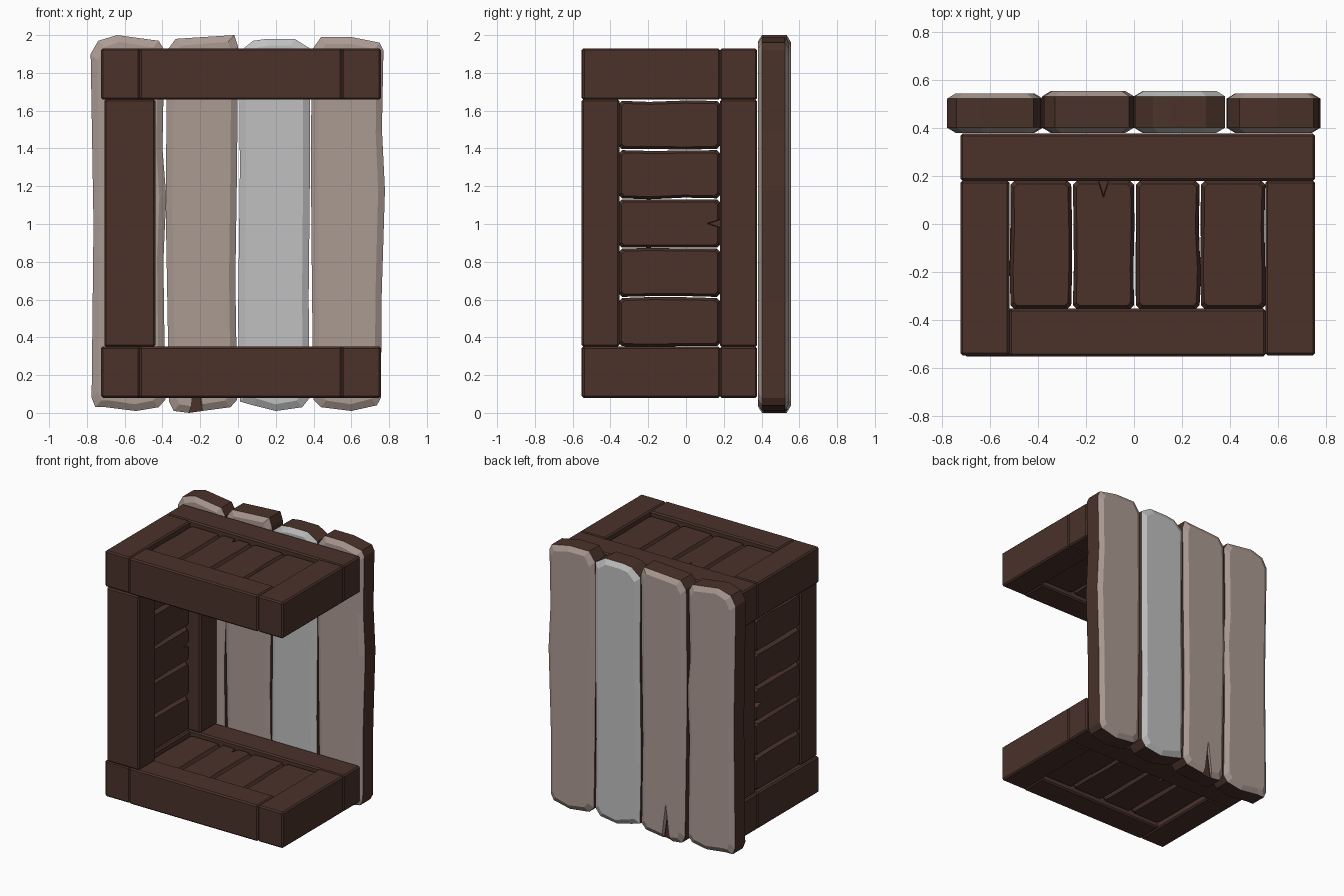
import bpy
import bmesh
import random
from mathutils import Vector

if "Cube" in bpy.data.objects:
    bpy.data.objects.remove(bpy.data.objects["Cube"])

rng = random.Random(4)


def make_material(name, colour):
    mat = bpy.data.materials.new(name)
    mat.use_nodes = True
    mat.diffuse_color = (*colour, 1)
    shader = mat.node_tree.nodes["Principled BSDF"]
    shader.inputs["Base Color"].default_value = (*colour, 1)
    shader.inputs["Roughness"].default_value = 0.9
    return mat


brown = make_material("dark brown wood", (0.069, 0.032, 0.023))
pale = make_material("pale weathered wood", (0.41, 0.325, 0.29))
grey = make_material("grey weathered wood", (0.53, 0.53, 0.535))


def finish(name, bm, materials):
    bmesh.ops.recalc_face_normals(bm, faces=bm.faces[:])
    mesh = bpy.data.meshes.new(name)
    bm.to_mesh(mesh)
    bm.free()
    for mat in materials:
        mesh.materials.append(mat)
    obj = bpy.data.objects.new(name, mesh)
    bpy.context.collection.objects.link(obj)
    return obj


def beam(name, x, y, z):
    """Squared timber with a narrow chamfer, given as (low, high) spans."""
    bm = bmesh.new()
    bmesh.ops.create_cube(bm, size=1)
    for v in bm.verts:
        v.co = Vector([sum(s) / 2 + c * (s[1] - s[0]) for s, c in zip((x, y, z), v.co)])
    bmesh.ops.bevel(bm, geom=bm.edges[:], offset=0.01, segments=1, affect="EDGES")
    return finish(name, bm, [brown])


def add_rings(bm, layers, place):
    """Skin a stack of matching outlines; the middle band takes the second material."""
    rings = [[bm.verts.new(place(u, v, d)) for u, v in pts] for pts, d in layers]
    n = len(rings[0])
    for level, (low, high) in enumerate(zip(rings, rings[1:])):
        for i in range(n):
            j = (i + 1) % n
            face = bm.faces.new((low[i], low[j], high[j], high[i]))
            face.material_index = 1 if level == len(rings) // 2 - 1 else 0
    return [bm.faces.new(rings[0]), bm.faces.new(rings[-1])]


def plank(name, outline, depth, place, face_mat, inset, chamfer, split=()):
    """Outline extruded with chamfered rims; sawn edges and split core are brown."""
    lows = [min(p[i] for p in outline) for i in (0, 1)]
    highs = [max(p[i] for p in outline) for i in (0, 1)]
    centre = [(a + b) / 2 for a, b in zip(lows, highs)]
    scale = [1 - 2 * inset / (b - a) for a, b in zip(lows, highs)]
    small = [[c + (v - c) * s for v, c, s in zip(p, centre, scale)] for p in outline]
    d0, d1 = depth
    bm = bmesh.new()
    add_rings(bm, [(small, d0), (outline, d0 + chamfer),
                   (outline, d1 - chamfer), (small, d1)], place)
    if split:
        core = [(split, d0 + chamfer + 0.01), (split, d1 - chamfer - 0.01)]
        for face in add_rings(bm, core, place):
            face.material_index = 1
    return finish(name, bm, [face_mat, brown])


def rough_board(name, a0, a1, depth, place, cracked):
    """Infill board with clipped corners, wavy long sides and an optional split."""
    b0, b1 = -0.355, 0.18
    c = 0.016
    mid = (a0 + a1) / 2

    def wavy(a, direction):
        return [(a + rng.uniform(-0.006, 0.006), b0 + (b1 - b0) * t)
                for t in (0.3, 0.65)[::direction]]

    split = [(mid + 0.02, b1), (mid, b1 - 0.06), (mid - 0.02, b1)] if cracked else []
    outline = ([(a0 + c, b0), (a1 - c, b0), (a1, b0 + c)] + wavy(a1, 1)
               + [(a1, b1 - c), (a1 - c, b1)] + split
               + [(a0 + c, b1), (a0, b1 - c)] + wavy(a0, -1) + [(a0, b0 + c)])
    plank(name, outline, depth, place, brown, 0.014, 0.025, split)


# Shared spans of the frame
front, back, side = (-0.553, -0.353), (0.179, 0.377), (-0.548, 0.181)
left_edge, right_edge = -0.725, 0.756

# Top and bottom frames, each filled with four boards
shelf_boards = [(-0.515, -0.262), (-0.255, 0), (0.008, 0.274), (0.28, 0.548)]
for level, z in (("bottom", (0.08, 0.352)), ("top", (1.658, 1.93))):
    beam(level + "_front_rail", (-0.521, 0.55), front, z)
    beam(level + "_right_rail", (left_edge, -0.519), side, z)
    beam(level + "_left_rail", (0.548, right_edge), side, z)
    beam(level + "_back_rail", (left_edge, right_edge), back, z)
    for i, (a0, a1) in enumerate(shelf_boards):
        rough_board(f"{level}_board_{i + 1}", a0, a1, (z[0] + 0.03, z[1] - 0.03),
                    lambda u, v, d: (u, v, d), i == 1)

# Side wall: two posts with five stacked boards set near the outer face
for name, y in (("front_post", front), ("back_post", back)):
    beam(name, (-0.708, -0.438), y, (0.35, 1.66))
step = 0.261
for i in range(5):
    z0 = 0.353 + i * step
    rough_board(f"wall_board_{i + 1}", z0, z0 + step - 0.006, (-0.705, -0.53),
                lambda u, v, d: (d, v, u), i == 2)

# Weathered back planks: outlines run clockwise from the upper left corner
back_split = [(-0.19, 0.01), (-0.225, 0.25), (-0.26, 0)]
back_planks = [
    ([(-0.78, 1.9), (-0.74, 1.97), (-0.64, 2), (-0.42, 1.97), (-0.39, 1.92),
      (-0.4, 1.4), (-0.38, 1.15), (-0.395, 0.8), (-0.385, 0.07), (-0.42, 0.03),
      (-0.54, 0.01), (-0.7, 0.03), (-0.755, 0.03), (-0.775, 0.08), (-0.765, 1)],
     0.545, pale, ()),
    ([(-0.375, 1.92), (-0.33, 1.98), (-0.18, 1.99), (-0.02, 2), (0, 1.94),
      (-0.005, 1.3), (-0.014, 0.7), (-0.004, 0.07), (-0.04, 0.03), *back_split,
      (-0.34, 0.01), (-0.365, 0.06), (-0.383, 1.1)],
     0.555, pale, back_split),
    ([(0.005, 1.91), (0.08, 1.97), (0.15, 1.98), (0.3, 1.98), (0.38, 1.93),
      (0.38, 1.2), (0.374, 0.6), (0.38, 0.08), (0.34, 0.03), (0.2, 0.01),
      (0.08, 0.04), (0.01, 0.06), (0, 0.5), (0.01, 1.3)],
     0.555, grey, ()),
    ([(0.39, 1.92), (0.44, 1.99), (0.6, 1.99), (0.75, 1.96), (0.77, 1.92),
      (0.762, 1.5), (0.778, 1.18), (0.76, 0.6), (0.757, 0.08), (0.735, 0.04),
      (0.6, 0.01), (0.44, 0.03), (0.4, 0.07), (0.392, 0.6), (0.386, 1.3)],
     0.545, pale, ()),
]
for i, (outline, rear, mat, split) in enumerate(back_planks):
    plank(f"back_plank_{i + 1}", outline, (0.38, rear),
          lambda u, v, d: (u, d, v), mat, 0.036, 0.022, split)
